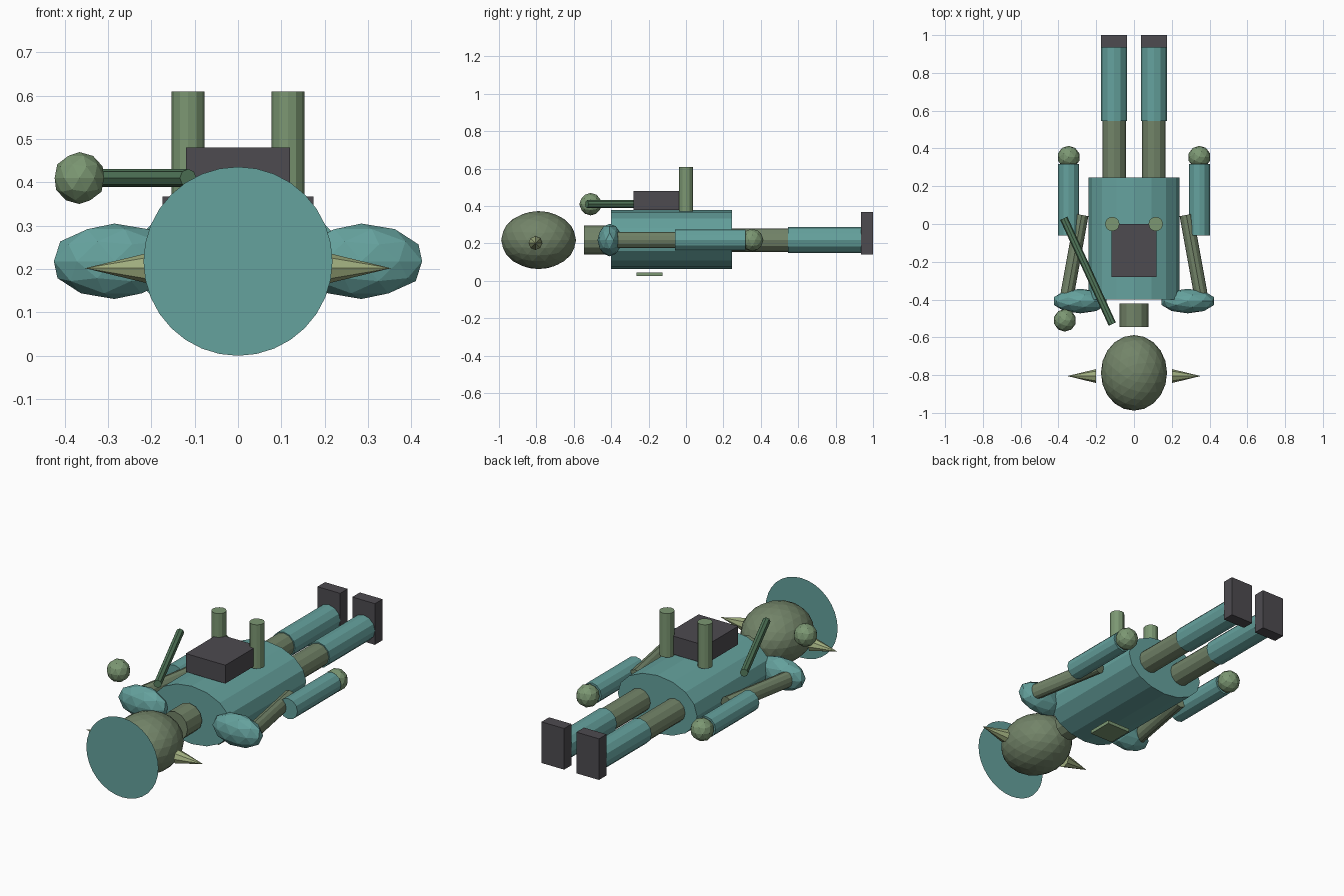
import bpy
from mathutils import Vector

if "Cube" in bpy.data.objects:
    bpy.data.objects.remove(bpy.data.objects["Cube"])

Z = 0.218  # height of the body axis


def material(name, r, g, b):
    m = bpy.data.materials.new(name)
    m.diffuse_color = (r, g, b, 1)
    m.use_nodes = True
    m.node_tree.nodes["Principled BSDF"].inputs["Base Color"].default_value = m.diffuse_color
    return m


TEAL = material("teal", 0.13, 0.36, 0.34)
OLIVE = material("olive", 0.17, 0.23, 0.14)
GREEN = material("green", 0.20, 0.31, 0.17)
DEEP = material("deep_green", 0.09, 0.20, 0.11)
HORN = material("pale_green", 0.35, 0.42, 0.21)
DARK = material("dark", 0.075, 0.07, 0.08)


def finish(name, mat):
    ob = bpy.context.object
    ob.name = name
    ob.data.materials.append(mat)
    return ob


def box(name, mat, lo, hi):
    lo, hi = Vector(lo), Vector(hi)
    bpy.ops.mesh.primitive_cube_add(size=1, location=(lo + hi) / 2)
    bpy.context.object.scale = hi - lo
    return finish(name, mat)


def tube(name, mat, a, b, r, sides=12, r2=None, flat=(1, 1)):
    """Cylinder or cone from a to b; flat scales its cross-section."""
    a, b = Vector(a), Vector(b)
    d = b - a
    bpy.ops.mesh.primitive_cone_add(vertices=sides, radius1=r, radius2=r if r2 is None else r2,
                                    depth=d.length, location=(a + b) / 2)
    ob = bpy.context.object
    ob.rotation_euler = d.to_track_quat('Z', 'Y').to_euler()
    ob.scale = (flat[0], flat[1], 1)
    return finish(name, mat)


def ball(name, mat, centre, radii, sub=2):
    bpy.ops.mesh.primitive_ico_sphere_add(subdivisions=sub, radius=1, location=centre)
    bpy.context.object.scale = radii
    return finish(name, mat)


# head, flat disc beyond it, neck
ball("head", OLIVE, (0, -0.788, Z), (0.175, 0.2, 0.155), 3)
bpy.ops.mesh.primitive_circle_add(vertices=32, radius=0.218, fill_type='NGON',
                                  location=(0, -0.999, Z), rotation=(1.5708, 0, 0))
finish("head_disc", TEAL)
tube("neck", OLIVE, (0, -0.545, Z), (0, -0.42, Z), 0.077)

# torso, pack and chest plate
tube("torso", TEAL, (0, -0.4, Z + 0.003), (0, 0.247, Z + 0.003), 0.24, 16, flat=(1, 0.66))
box("backpack", DARK, (-0.12, -0.28, 0.38), (0.12, 0, 0.48))
box("chest_plate", GREEN, (-0.07, -0.265, 0.025), (0.07, -0.125, 0.044))

# paired parts
for s, side in ((1, "right"), (-1, "left")):
    tube(f"ear_{side}", HORN, (s * 0.2, -0.805, 0.202), (s * 0.353, -0.805, 0.202), 0.037, 8, 0)
    tube(f"pack_tube_{side}", GREEN, (s * 0.115, 0, 0.37), (s * 0.115, 0, 0.61), 0.038)
    ball(f"shoulder_{side}", TEAL, (s * 0.285, -0.408, Z), (0.147, 0.065, 0.087))
    tube(f"upper_arm_{side}", OLIVE, (s * 0.353, -0.37, Z), (s * 0.277, 0.048, Z), 0.043,
         flat=(0.84, 1))
    tube(f"forearm_{side}", TEAL, (s * 0.346, -0.06, Z), (s * 0.346, 0.318, Z), 0.056)
    ball(f"hand_{side}", GREEN, (s * 0.346, 0.354, Z), (0.06, 0.06, 0.06))
    tube(f"thigh_{side}", OLIVE, (s * 0.105, 0.2, Z), (s * 0.105, 0.56, Z), 0.063)
    tube(f"shin_{side}", TEAL, (s * 0.105, 0.545, Z), (s * 0.105, 0.937, Z), 0.069)
    x = sorted((s * 0.037, s * 0.174))
    box(f"boot_{side}", DARK, (x[0], 0.935, 0.142), (x[1], 1.0, 0.367))

# loose rod and ball on one side
tube("rod", DEEP, (-0.372, 0.03, 0.41), (-0.115, -0.53, 0.41), 0.021, 8)
ball("rod_ball", GREEN, (-0.366, -0.51, 0.41), (0.06, 0.06, 0.06))
